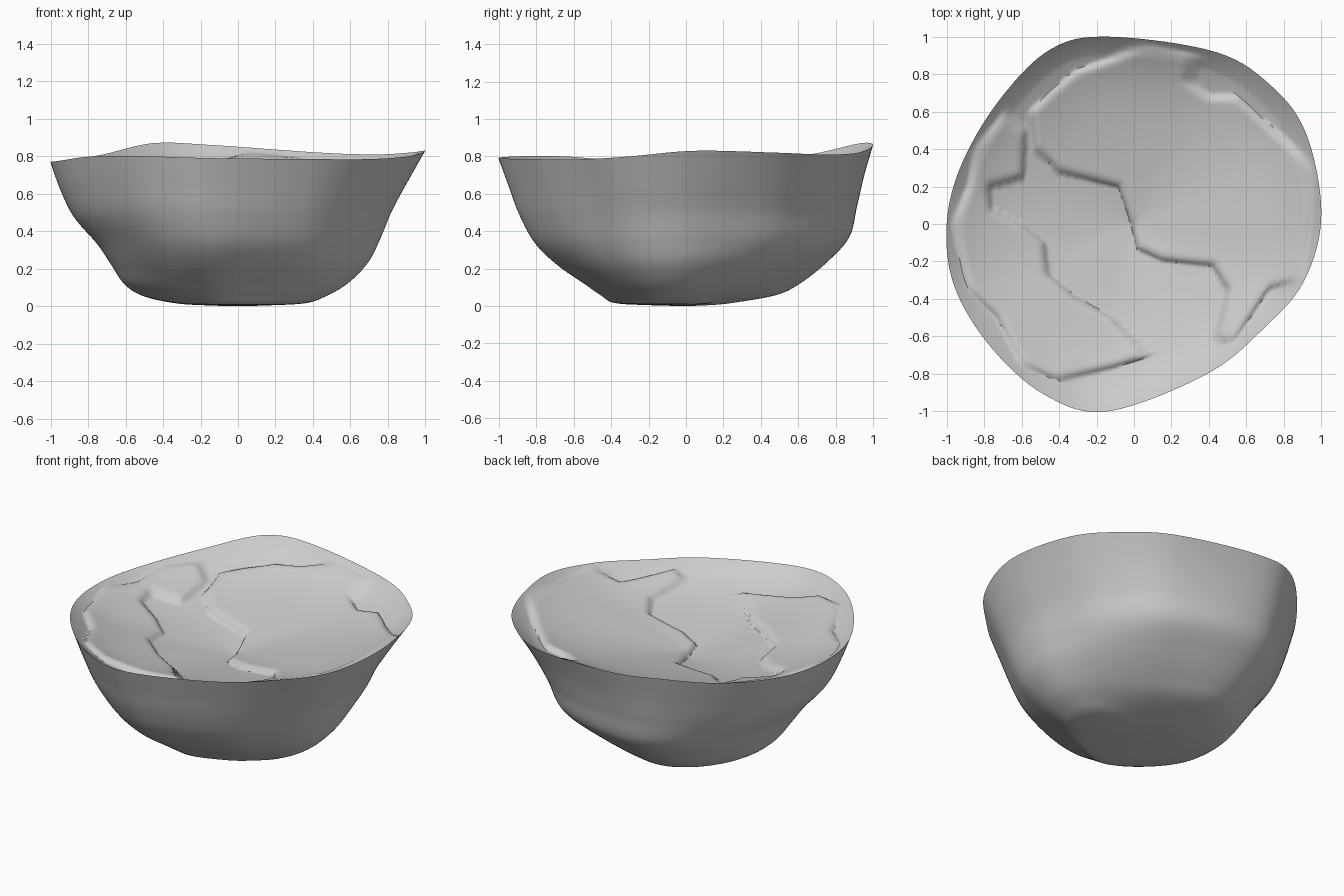
import bpy, bmesh, math
from mathutils import Vector
from mathutils.geometry import intersect_point_line

if "Cube" in bpy.data.objects:
    bpy.data.objects.remove(bpy.data.objects["Cube"])

# Rim points, counter-clockwise from the right side
RIM = [Vector(p) for p in [
    (1, .05, .83), (.92, .48, .82), (.73, .74, .81), (.43, .92, .82),
    (-.14, 1, .86), (-.45, .93, .87), (-.72, .66, .81), (-.92, .32, .775),
    (-1, 0, .77), (-.96, -.33, .775), (-.77, -.65, .80), (-.48, -.91, .80),
    (-.14, -1, .79), (.39, -.80, .785), (.70, -.55, .785), (.91, -.30, .80)]]
# Wall profile: height share, then radius share to the right, back, left, front
PROFILE = [(0, 0, 0, 0, 0), (.005, .18, .10, .15, .18), (.02, .40, .22, .32, .38),
           (.07, .52, .46, .49, .45), (.15, .63, .60, .59, .54), (.28, .73, .75, .66, .69),
           (.43, .79, .87, .74, .81), (.62, .85, .91, .87, .89), (.81, .925, .95, .945, .945),
           (1, 1, 1, 1, 1)]
# Outlines of the two low ledges in the hollow
RIGHT_LEDGE = [(-.55, .6), (-.53, .4), (-.4, .28), (-.08, .2), (-.01, 0), (.02, -.13),
               (.15, -.19), (.42, -.22), (.5, -.35), (.44, -.6), (.52, -.64), (.6, -.52),
               (.72, -.34), (.9, -.3), (.97, .3), (.8, .45), (.55, .68), (.4, .68),
               (.3, .75), (.33, .9), (.05, .96), (-.12, .88), (-.3, .82), (-.45, .7)]
LEFT_LEDGE = [(-.58, .5), (-.59, .25), (-.78, .2), (-.76, .08), (-.6, 0), (-.48, -.1),
              (-.46, -.27), (-.3, -.4), (-.12, -.5), (.08, -.7), (-.1, -.76), (-.4, -.83),
              (-.6, -.75), (-.72, -.5), (-.88, -.35), (-.97, 0), (-.88, .2), (-.85, .4),
              (-.7, .58)]
SEG, ROWS = 180, 80
DISH_Z = .56      # lowest height of the shallow hollow


def spline(a, b, c, d, t):
    return b + (c - a) * (t / 2) + (a * 2 - b * 5 + c * 4 - d) * (t * t / 2) \
        + (b * 3 - a - c * 3 + d) * (t ** 3 / 2)


def rim_at(u):
    n = len(RIM)
    s = u * n
    i = int(s)
    return spline(*[RIM[(i + k) % n] for k in (-1, 0, 1, 2)], s - i)


def profile_at(v):
    n = len(PROFILE) - 1
    s = v * n
    i = min(int(s), n - 1)
    pts = [Vector(PROFILE[max(0, min(n, i + k))]) for k in (-1, 0, 1, 2)]
    return spline(*pts, s - i)


def wall_point(u, v):
    rim, p = rim_at(u), profile_at(v)
    ang = math.atan2(rim.y, rim.x)
    c, s = math.cos(ang), math.sin(ang)
    k = c * c * (p[1] if c > 0 else p[3]) + s * s * (p[2] if s > 0 else p[4])
    # fuller wall at the back left, slimmer at the back right
    k += k * (1 - k) * (.24 * max(0, math.cos(ang - 2.36)) ** 4
                        - .55 * max(0, math.cos(ang - .7)) ** 4)
    return Vector((rim.x * k, rim.y * k, rim.z * p[0]))


def inside_depth(p, outline):
    # distance to the outline, positive inside
    dist, odd = 9, False
    for a, b in zip(outline, outline[1:] + outline[:1]):
        a, b = Vector(a), Vector(b)
        q, f = intersect_point_line(p, a, b)
        dist = min(dist, (p - a.lerp(b, max(0, min(1, f)))).length)
        if (a.y > p.y) != (b.y > p.y) and p.x < a.x + (b.x - a.x) * (p.y - a.y) / (b.y - a.y):
            odd = not odd
    return dist if odd else -dist


def ledge(x, y):
    d = max(inside_depth(Vector((x, y)), o) for o in (RIGHT_LEDGE, LEFT_LEDGE))
    h = max(0, min(1, (d + .005) / .05))
    return .035 * math.sqrt(h * (2 - h)) - .02


def dish_point(u, t):
    rim = rim_at(u)
    x, y = rim.x * t, rim.y * t
    fade = min(1, (1 - t) * 10)
    rise = .65 * t ** 1.2 + .35 * t ** 6
    return Vector((x, y, DISH_Z + (rim.z - DISH_Z) * rise + fade * ledge(x, y)))


bm = bmesh.new()


def skin(rows, mid, inside):
    for j in range(SEG):
        k = (j + 1) % SEG
        tri = [mid, rows[0][k], rows[0][j]]
        bm.faces.new(tri[::-1] if inside else tri)
        for a, b in zip(rows, rows[1:]):
            q = [a[j], a[k], b[k], b[j]]
            bm.faces.new(q[::-1] if inside else q)


# Outer wall and rounded base
outer = [[bm.verts.new(wall_point(j / SEG, i / ROWS)) for j in range(SEG)]
         for i in range(1, ROWS + 1)]
skin(outer, bm.verts.new((0, 0, 0)), False)

# Shallow hollow on top, sharing the rim
dish = [[bm.verts.new(dish_point(j / SEG, i / ROWS)) for j in range(SEG)]
        for i in range(1, ROWS)]
dish.append(outer[-1])
skin(dish, bm.verts.new((0, 0, DISH_Z + ledge(0, 0))), True)

mesh = bpy.data.meshes.new("bowl")
bm.to_mesh(mesh)
bm.free()
bowl = bpy.data.objects.new("bowl", mesh)
bpy.context.collection.objects.link(bowl)
bpy.context.view_layer.objects.active = bowl
bowl.select_set(True)
bpy.ops.object.shade_smooth_by_angle(angle=math.radians(50))
